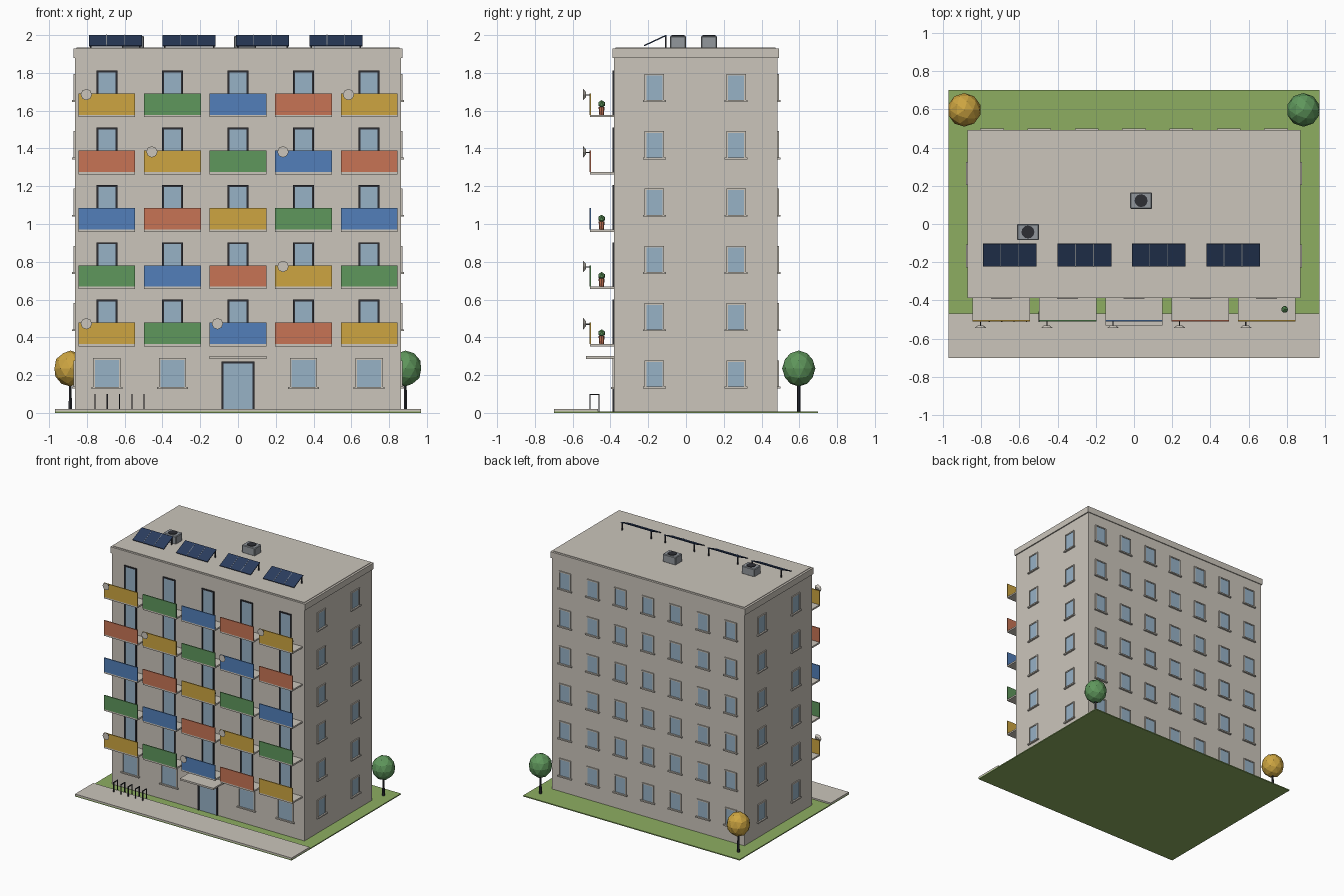
import bpy, bmesh, math
from mathutils import Matrix, Vector

if "Cube" in bpy.data.objects:
    bpy.data.objects.remove(bpy.data.objects["Cube"])


def srgb(r, g, b):
    f = lambda c: c / 12.92 if c <= 0.04045 else ((c + 0.055) / 1.055) ** 2.4
    return (f(r / 255), f(g / 255), f(b / 255), 1.0)


PALETTE = {
    "concrete": (203, 197, 187), "dark_metal": (45, 46, 52), "glass": (151, 178, 198),
    "yellow": (205, 165, 65), "green": (95, 151, 92), "blue": (82, 127, 186),
    "terracotta": (199, 116, 85), "solar_navy": (42, 60, 93),
    "grey_metal": (146, 151, 156), "lawn_green": (141, 174, 97),
}
MATS = {}
for key, rgb in PALETTE.items():
    MATS[key] = bpy.data.materials.new(key)
    MATS[key].diffuse_color = srgb(*rgb)

PARTS = {}  # part name -> (bmesh, colour)


def part(name, color):
    if name not in PARTS:
        PARTS[name] = (bmesh.new(), color)
    return PARTS[name][0]


def box(name, color, x, y, z, m=Matrix()):
    """Box from (min, max) ranges, placed by matrix m."""
    ctr = Vector(((x[0] + x[1]) / 2, (y[0] + y[1]) / 2, (z[0] + z[1]) / 2))
    size = (x[1] - x[0], y[1] - y[0], z[1] - z[0], 1)
    bmesh.ops.create_cube(part(name, color), size=1,
                          matrix=m @ Matrix.Translation(ctr) @ Matrix.Diagonal(size))


def cone(name, color, loc, r1, r2, h, sides=8, rot=Matrix()):
    bmesh.ops.create_cone(part(name, color), cap_ends=True, segments=sides, radius1=r1,
                          radius2=r2, depth=h, matrix=Matrix.Translation(loc) @ rot)


def ball(name, color, loc, r, rz, sub):
    bmesh.ops.create_icosphere(part(name, color), subdivisions=sub, radius=1,
                               matrix=Matrix.Translation(loc) @ Matrix.Diagonal((r, r, rz, 1)))


def opening(kind, frame_color, m, w, z0, z1, bar, sill):
    """Framed pane on a wall; local -y points out of the wall."""
    h = w / 2
    box(kind + "_panes", "glass", (-h, h), (-0.003, 0.002), (z0, z1), m)
    for s in (-1, 1):
        a, b = sorted((s * h, s * (h + bar)))
        box(kind + "_frames", frame_color, (a, b), (-0.008, 0.002), (z0, z1 + bar), m)
    box(kind + "_frames", frame_color, (-h, h), (-0.008, 0.002), (z1, z1 + bar), m)
    if sill:
        box("window_sills", "concrete", (-h - 0.018, h + 0.018), (-0.015, 0.002),
            (z0 - 0.01, z0), m)


WX, YF, YB = 0.863, -0.382, 0.485   # wall planes
STOREY, BAY = 0.3033, 0.347


def wall(side, u):
    pos, ang = {"front": ((u, YF, 0), 0), "back": ((u, YB, 0), 180),
                "right": ((WX, u, 0), 90), "left": ((-WX, u, 0), -90)}[side]
    return Matrix.Translation(pos) @ Matrix.Rotation(math.radians(ang), 4, 'Z')


# Site and building shell
box("lawn", "lawn_green", (-0.97, 0.97), (-0.70, 0.70), (0, 0.008))
box("pavement", "concrete", (-0.97, 0.97), (-0.70, -0.467), (0.008, 0.02))
box("walls", "concrete", (-WX, WX), (YF, YB), (0.004, 1.88))
box("roof_edge", "concrete", (-0.872, 0.872), (-0.388, 0.492), (1.88, 1.93))
box("roof_deck", "concrete", (-0.855, 0.855), (-0.372, 0.475), (1.93, 1.934))

# Windows on the sides and back
for k in range(6):
    z = 0.139 + k * STOREY
    for side in ("left", "right"):
        for y in (-0.167, 0.265):
            opening("window", "concrete", wall(side, y), 0.085, z, z + 0.13, 0.009, True)
    for i in range(-3, 4):
        opening("window", "concrete", wall("back", i * 0.2475), 0.088, z, z + 0.13, 0.009, True)

# Ground floor front: windows, entrance and canopy
for i in (-2, -1, 1, 2):
    opening("window", "concrete", wall("front", i * BAY), 0.127, 0.136, 0.281, 0.009, True)
opening("entrance", "dark_metal", wall("front", 0), 0.154, 0.008, 0.261, 0.011, False)
box("entrance_canopy", "concrete", (-0.15, 0.15), (-0.53, YF), (0.286, 0.30))

# Balconies with shifting panel colours
COLORS = ("yellow", "green", "blue", "terracotta")
DISHES = {(0, 0), (0, 2), (1, 3), (3, 1), (3, 3), (4, 0), (4, 4)}
PLANTS = {(0, 1), (1, 4), (2, 2), (4, 4)}
for k in range(5):
    z = 0.352 + k * STOREY
    top = z + 0.126
    for i in range(5):
        x, c = (i - 2) * BAY, COLORS[(i + k) % 4]
        box("balcony_slabs", "concrete", (x - 0.15, x + 0.15), (-0.508, YF), (z, z + 0.013))
        box("balcony_panels_" + c, c, (x - 0.15, x + 0.15), (-0.51, -0.502), (z + 0.013, top))
        opening("balcony_door", "dark_metal", wall("front", x), 0.09, z + 0.013,
                z + 0.238, 0.01, False)
        if (k, i) in DISHES:
            tilt = Matrix.Rotation(math.radians(90), 4, 'X')
            cone("satellite_dishes", "concrete", (x - 0.109, -0.537, top - 0.006),
                 0.014, 0.03, 0.014, 8, tilt)
            box("dish_arms", "dark_metal", (x - 0.112, x - 0.106), (-0.533, -0.506),
                (top - 0.012, top - 0.006))
        if (k, i) in PLANTS:
            cone("plant_pots", "terracotta", (x + 0.094, -0.447, z + 0.034), 0.012, 0.016, 0.042)
            ball("plants", "green", (x + 0.094, -0.447, z + 0.07), 0.02, 0.021, 1)

# Bicycle stands
for i in range(5):
    x = -0.757 + i * 0.065
    for y in (-0.509, -0.461):
        box("bicycle_stands", "dark_metal", (x - 0.003, x + 0.003), (y - 0.003, y + 0.003),
            (0.004, 0.1))
    box("bicycle_stands", "dark_metal", (x - 0.003, x + 0.003), (-0.506, -0.464), (0.094, 0.1))

# Tilted solar panels with dividers and rear legs
slope = math.atan2(0.055, 0.118)
half = math.hypot(0.055, 0.118) / 2
for x in (-0.649, -0.259, 0.13, 0.518):
    m = Matrix.Translation((x, -0.163, 1.971)) @ Matrix.Rotation(slope, 4, 'X')
    box("solar_panels", "solar_navy", (-0.14, 0.14), (-half, half), (-0.003, 0.003), m)
    for d in (-0.047, 0.047):
        box("solar_dividers", "grey_metal", (d - 0.0015, d + 0.0015), (-half, half),
            (0.002, 0.004), m)
    for s in (-0.13, 0.13):
        box("solar_legs", "dark_metal", (x + s - 0.004, x + s + 0.004), (-0.112, -0.104),
            (1.93, 1.995))

# Roof ventilation units
for x, y in ((-0.555, -0.042), (0.037, 0.122)):
    box("vent_units", "grey_metal", (x - 0.058, x + 0.058), (y - 0.043, y + 0.043),
        (1.93, 1.996))
    cone("vent_fans", "dark_metal", (x, y, 1.997), 0.034, 0.034, 0.006, 12)

# Trees
for name, color, x in (("autumn", "yellow", -0.888), ("green", "green", 0.886)):
    cone("tree_trunks", "dark_metal", (x, 0.597, 0.084), 0.01, 0.008, 0.16, 6)
    ball(name + "_tree_crown", color, (x, 0.597, 0.235), 0.088, 0.095, 2)

# Turn the collected parts into objects
for name, (bm, color) in PARTS.items():
    mesh = bpy.data.meshes.new(name)
    bm.to_mesh(mesh)
    bm.free()
    mesh.materials.append(MATS[color])
    obj = bpy.data.objects.new(name, mesh)
    bpy.context.collection.objects.link(obj)
    if name == "vent_units":
        bev = obj.modifiers.new("soft_edges", 'BEVEL')
        bev.width, bev.segments = 0.005, 1

for m in bpy.data.materials:
    if m.users and not m.is_grease_pencil:
        m.use_nodes = True
        m.node_tree.nodes["Principled BSDF"].inputs["Base Color"].default_value = m.diffuse_color
